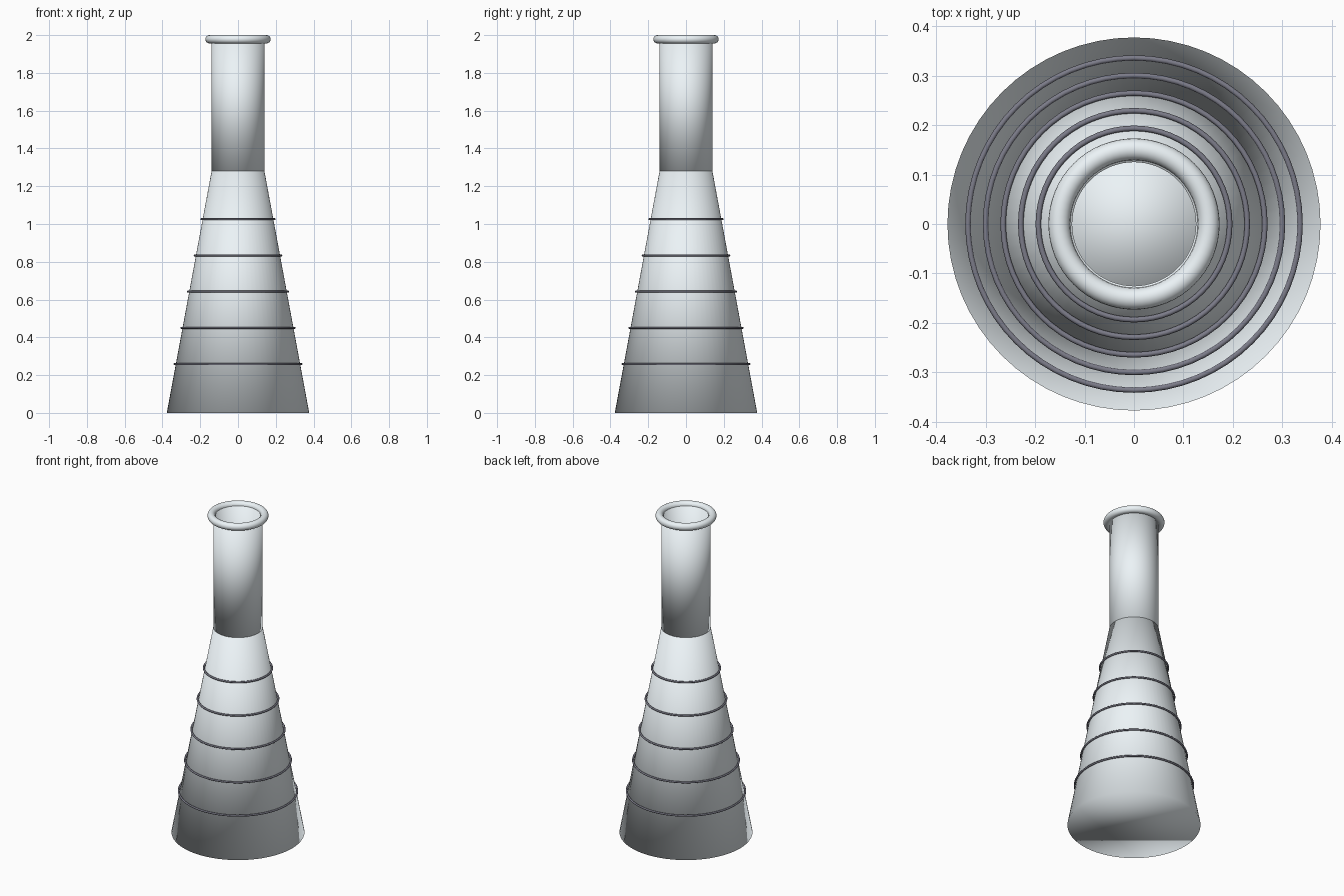
import bpy

if "Cube" in bpy.data.objects:
    bpy.data.objects.remove(bpy.data.objects["Cube"])

BASE_R, NECK_R, BORE_R = 0.377, 0.14, 0.125
CONE_H, LIP_Z = 1.28, 1.978


def material(name, color):
    mat = bpy.data.materials.new(name)
    mat.diffuse_color = color
    mat.use_nodes = True
    mat.node_tree.nodes["Principled BSDF"].inputs["Base Color"].default_value = mat.diffuse_color
    return mat


glass = material("pale_glass", (0.84, 0.9, 0.93, 1))
dark = material("dark_grey", (0.2, 0.2, 0.25, 1))


def finish(name, mat):
    ob = bpy.context.object
    ob.name = name
    bpy.ops.object.shade_smooth()
    ob.data.materials.append(mat)
    return ob


def ring(name, z, major, minor, mat, minor_segments=12):
    bpy.ops.mesh.primitive_torus_add(
        location=(0, 0, z), major_radius=major, minor_radius=minor,
        major_segments=64, minor_segments=minor_segments)
    return finish(name, mat)


# Conical flask body
bpy.ops.mesh.primitive_cone_add(vertices=64, radius1=BASE_R, radius2=NECK_R,
                                depth=CONE_H, location=(0, 0, CONE_H / 2))
finish("flask_body", glass)

# Hollow straight neck
bpy.ops.mesh.primitive_cylinder_add(vertices=64, radius=NECK_R,
                                    depth=LIP_Z - CONE_H, end_fill_type='NOTHING',
                                    location=(0, 0, (LIP_Z + CONE_H) / 2))
neck = finish("flask_neck", glass)
wall = neck.modifiers.new("wall", 'SOLIDIFY')
wall.thickness = NECK_R - BORE_R
wall.offset = -1

# Rolled lip
ring("flask_lip", LIP_Z, 0.151, 0.022, glass, minor_segments=20)

# Dark graduation rings around the cone
for i in range(5):
    t = 0.2 + 0.15 * i
    radius = BASE_R + (NECK_R - BASE_R) * t
    ring(f"graduation_ring_{i + 1}", CONE_H * t + 0.002, radius + 0.006, 0.0055, dark)
